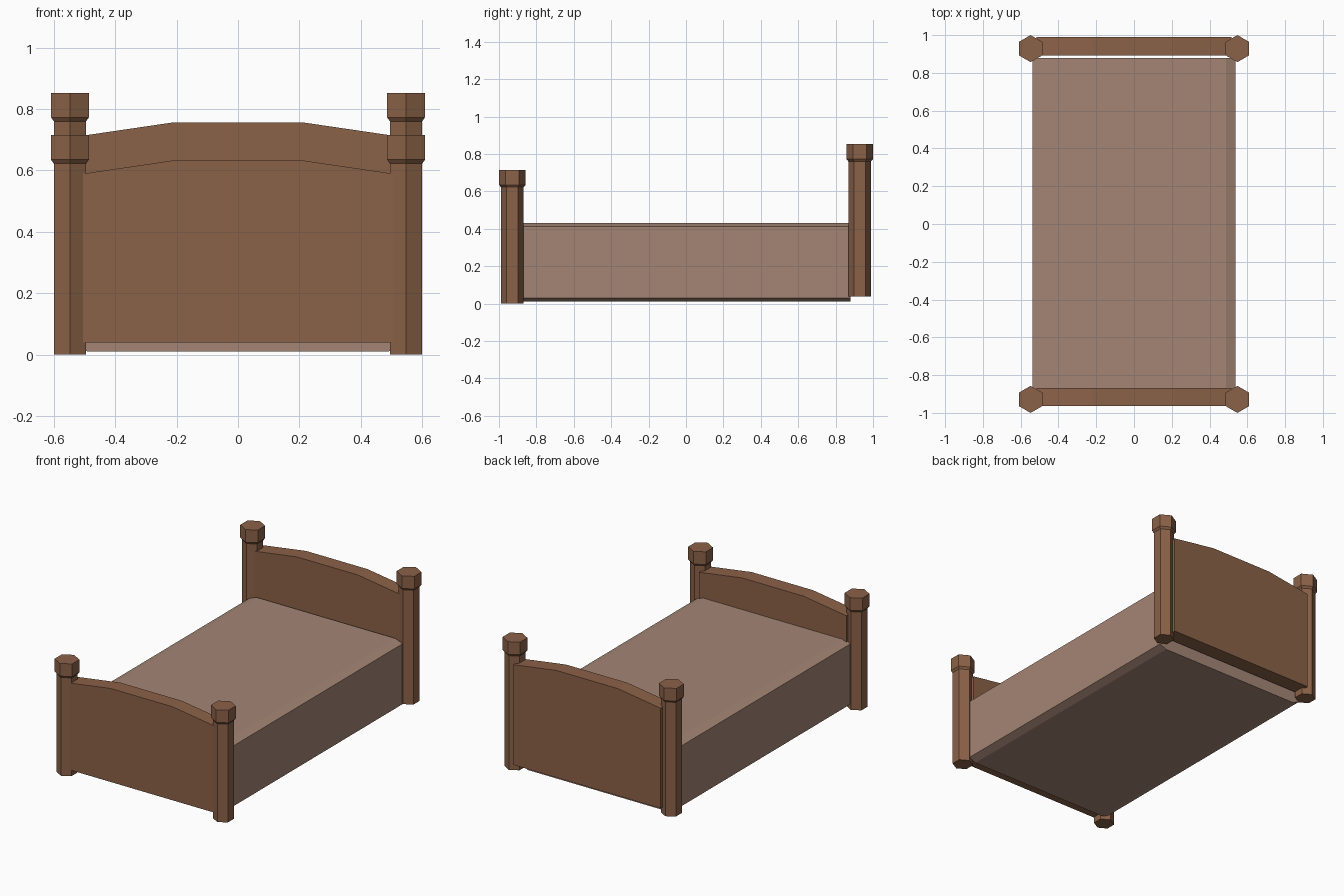
import bpy, bmesh, math

if "Cube" in bpy.data.objects:
    bpy.data.objects.remove(bpy.data.objects["Cube"])


def material(name, color):
    m = bpy.data.materials.new(name)
    m.diffuse_color = (*color, 1)
    m.use_nodes = True
    m.node_tree.nodes["Principled BSDF"].inputs["Base Color"].default_value = m.diffuse_color
    return m


WOOD = material("brown wood", (0.26, 0.122, 0.065))
CLOTH = material("dusty beige cloth", (0.37, 0.235, 0.178))


def make(name, bm, mat):
    bmesh.ops.recalc_face_normals(bm, faces=bm.faces)
    me = bpy.data.meshes.new(name)
    bm.to_mesh(me)
    bm.free()
    me.materials.append(mat)
    ob = bpy.data.objects.new(name, me)
    bpy.context.collection.objects.link(ob)
    return ob


def prism(name, profile, y0, y1, mat):
    """Extrude an (x, z) outline along y."""
    bm = bmesh.new()
    face = bm.faces.new([bm.verts.new((x, y0, z)) for x, z in profile])
    geom = bmesh.ops.extrude_face_region(bm, geom=[face])["geom"]
    verts = [g for g in geom if isinstance(g, bmesh.types.BMVert)]
    bmesh.ops.translate(bm, verts=verts, vec=(0, y1 - y0, 0))
    return make(name, bm, mat)


def post(name, x, y, z0, z1):
    """Six-sided post with a wider cap, corners facing front and back."""
    bm = bmesh.new()
    rings = []
    for r, z in ((0.0605, z0), (0.0605, z1 - 0.093), (0.0715, z1 - 0.08), (0.0715, z1)):
        rings.append([bm.verts.new((x + r * math.sin(i * math.pi / 3),
                                    y + r * math.cos(i * math.pi / 3), z))
                      for i in range(6)])
    for a, b in zip(rings, rings[1:]):
        for i in range(6):
            j = (i + 1) % 6
            bm.faces.new((a[i], a[j], b[j], b[i]))
    bm.faces.new(rings[0])
    bm.faces.new(rings[-1])
    make(name, bm, WOOD)


def board(name, y, bottom, top):
    """Panel with a shallow arched top edge."""
    w, low = 0.515, top - 0.044
    prism(name, [(-w, bottom), (w, bottom), (w, low), (0.215, top), (-0.215, top), (-w, low)],
          y - 0.036, y + 0.061, WOOD)


# Corner posts and end boards
Y = 0.9285
for side, x in (("left", -0.5475), ("right", 0.5475)):
    post("front_post_" + side, x, -Y, 0.0, 0.715)
    post("back_post_" + side, x, Y, 0.037, 0.853)
board("footboard", -Y, 0.04, 0.632)
board("headboard", Y, 0.078, 0.756)

# Mattress with chamfered long edges
half = [(0.49, 0.01), (0.537, 0.03), (0.537, 0.412), (0.487, 0.432)]
prism("mattress", half + [(-x, z) for x, z in reversed(half)], -0.88, 0.88, CLOTH)
